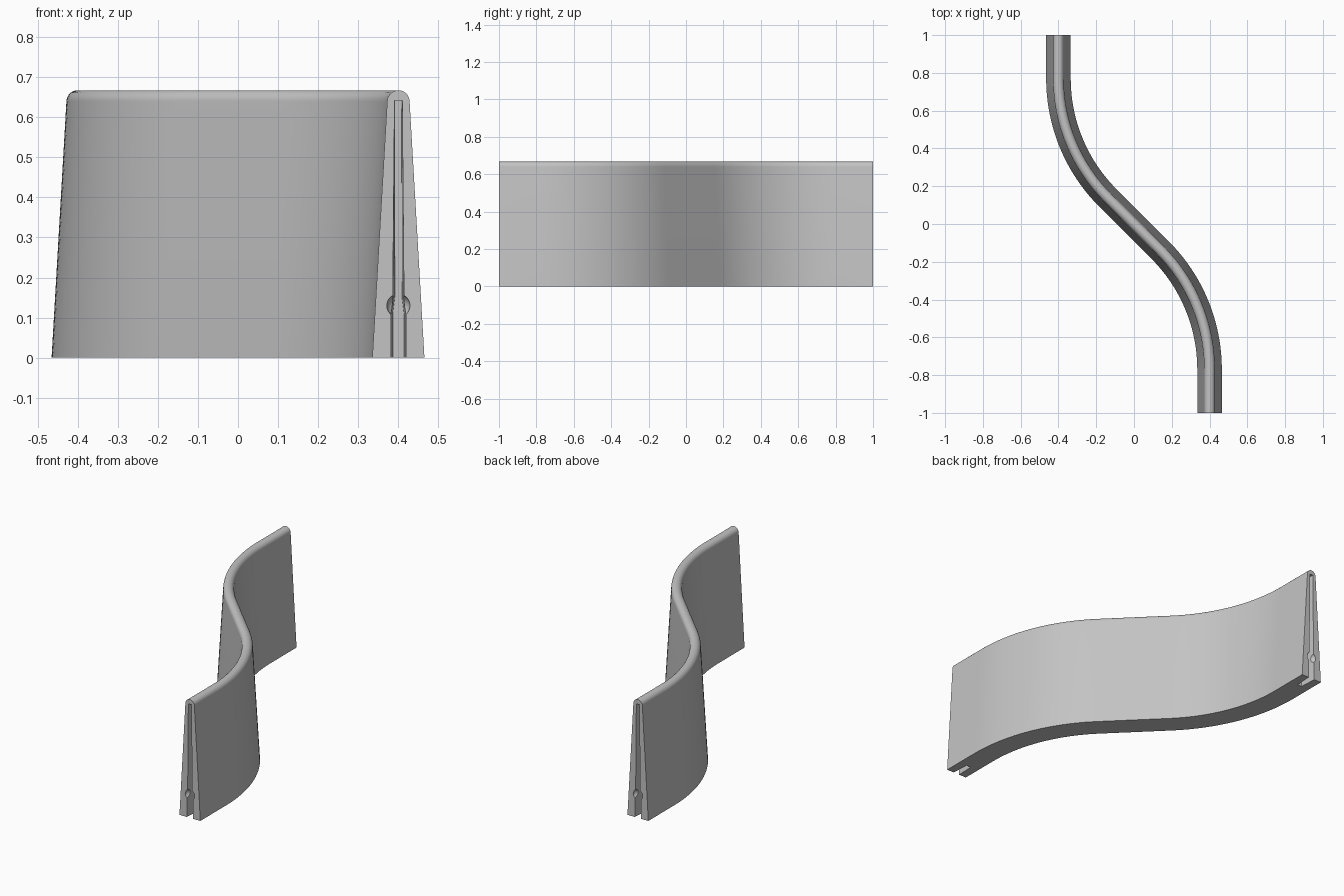
import bpy, bmesh, math
from mathutils import Vector

if "Cube" in bpy.data.objects:
    bpy.data.objects.remove(bpy.data.objects["Cube"])

grey = bpy.data.materials.new("grey")
grey.diffuse_color = (0.55, 0.55, 0.55, 1)
grey.use_nodes = True
grey.node_tree.nodes["Principled BSDF"].inputs["Base Color"].default_value = grey.diffuse_color


def make_object(name, bm):
    bmesh.ops.recalc_face_normals(bm, faces=bm.faces)
    mesh = bpy.data.meshes.new(name)
    bm.to_mesh(mesh)
    bm.free()
    obj = bpy.data.objects.new(name, mesh)
    bpy.context.collection.objects.link(obj)
    mesh.materials.append(grey)
    return obj


def loft(bm, rings):
    """Skin closed rings of points and cap both ends."""
    rows = [[bm.verts.new(p) for p in ring] for ring in rings]
    n = len(rows[0])
    for a, b in zip(rows, rows[1:]):
        for i in range(n):
            j = (i + 1) % n
            bm.faces.new((a[i], a[j], b[j], b[i]))
    bm.faces.new(rows[0])
    bm.faces.new(rows[-1])


# S-shaped path: straight end, 45 degree arc, diagonal middle, then the same turned 180 degrees
X_END, Y_ARC, R, STEPS = 0.4, 0.77, 0.894, 24
half = [(X_END, -1.0, 0.0)]
for i in range(STEPS + 1):
    a = math.radians(45) * i / STEPS
    half.append((X_END - R * (1 - math.cos(a)), -Y_ARC + R * math.sin(a), a))
path = half + [(-x, -y, a) for x, y, a in reversed(half)]

# Tapered wall profile with a rounded top
TOP_R, TOP_Z = 0.028, 0.639
profile = [(0.065, 0.0)]
profile += [(TOP_R * math.cos(math.pi * i / 14), TOP_Z + TOP_R * math.sin(math.pi * i / 14))
            for i in range(15)]
profile += [(-0.065, 0.0)]

bm = bmesh.new()
loft(bm, [[(x + u * math.cos(a), y + u * math.sin(a), z) for u, z in profile]
          for x, y, a in path])
wall = make_object("curved_wall", bm)


# Connector slot at each end: narrowing wedge, plus a round socket near the base
def slot_ring(grow, y, side):
    right = [(0.020 + grow, -0.05), (0.020 + grow, 0.11), (0.015 + grow, 0.15),
             (0.010 + grow / 3, 0.641)]
    outline = right + [(-u, z) for u, z in reversed(right)]
    return [(side * (X_END + u), side * y, z) for u, z in outline]


def cut(cutter):
    cutter.hide_render = True
    mod = wall.modifiers.new(cutter.name, 'BOOLEAN')
    mod.operation = 'DIFFERENCE'
    mod.solver = 'EXACT'
    mod.object = cutter
    bpy.context.view_layer.objects.active = wall
    bpy.ops.object.modifier_apply(modifier=mod.name)
    bpy.data.objects.remove(cutter)


for side, label in ((1, "front"), (-1, "back")):
    bm = bmesh.new()
    loft(bm, [slot_ring(0.0, -1.02, side), slot_ring(-0.006, -0.90, side)])
    cut(make_object(label + "_slot_cutter", bm))

    bm = bmesh.new()
    bmesh.ops.create_uvsphere(bm, u_segments=24, v_segments=12, radius=0.029)
    bmesh.ops.translate(bm, verts=bm.verts, vec=Vector((side * X_END, -side * 1.0, 0.13)))
    cut(make_object(label + "_socket_cutter", bm))

# Smooth shading with crisp edges
bpy.ops.object.select_all(action='DESELECT')
wall.select_set(True)
bpy.context.view_layer.objects.active = wall
bpy.ops.object.shade_smooth_by_angle(angle=math.radians(30))
